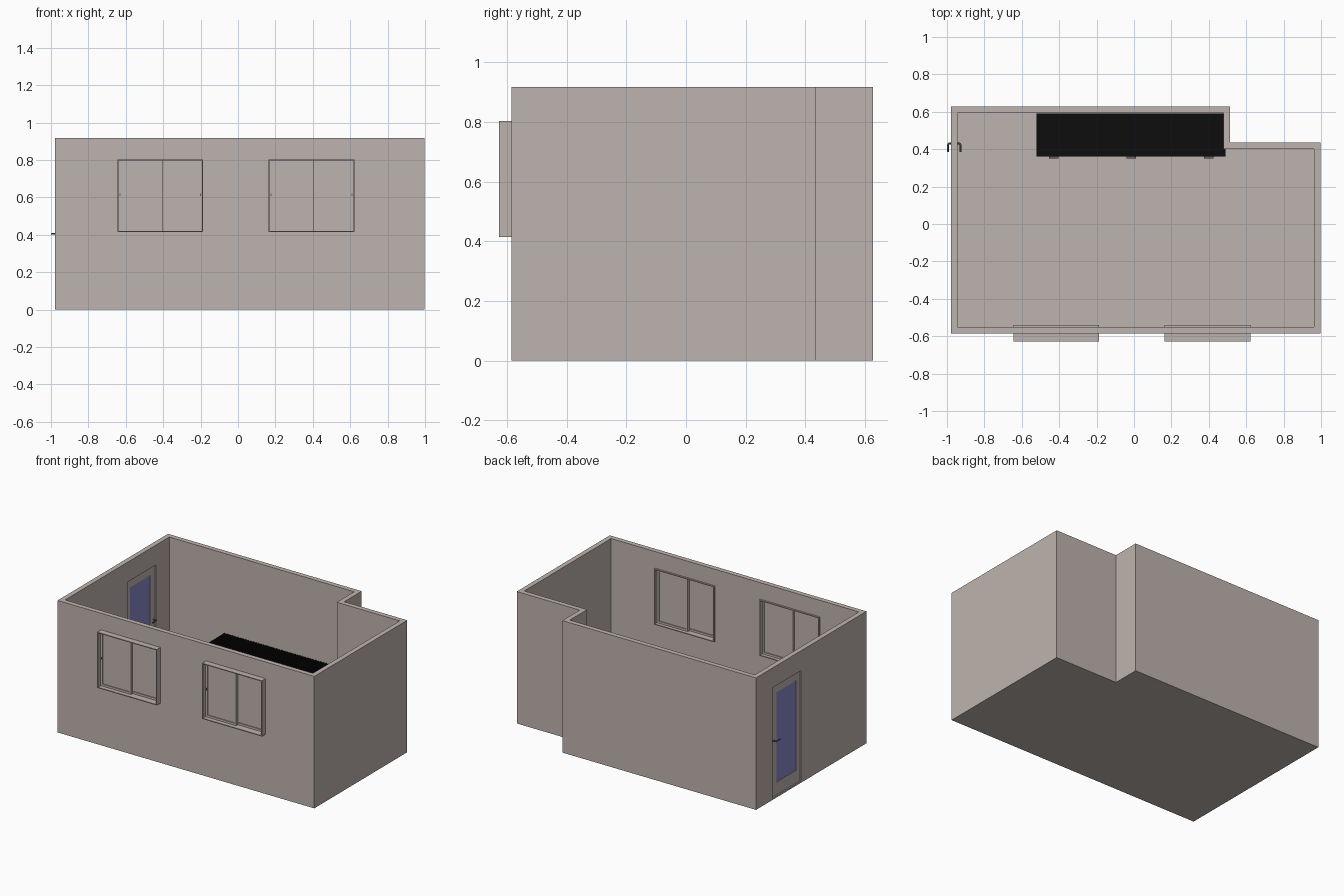
import bpy, bmesh, math
from mathutils import Vector

if "Cube" in bpy.data.objects:
    bpy.data.objects.remove(bpy.data.objects["Cube"])


def material(name, rgb):
    m = bpy.data.materials.new(name)
    m.diffuse_color = (*rgb, 1)
    m.use_nodes = True
    m.node_tree.nodes["Principled BSDF"].inputs["Base Color"].default_value = m.diffuse_color
    return m


WALL = material("warm_grey", (0.515, 0.455, 0.425))
BLUE = material("door_blue", (0.25, 0.25, 0.59))
BLACK = material("black", (0.004, 0.004, 0.004))
RED = material("dark_red", (0.06, 0.004, 0.012))
METAL = material("dark_metal", (0.12, 0.12, 0.12))


def add(name, bm, mat):
    bmesh.ops.recalc_face_normals(bm, faces=bm.faces)
    me = bpy.data.meshes.new(name)
    bm.to_mesh(me)
    bm.free()
    ob = bpy.data.objects.new(name, me)
    me.materials.append(mat)
    bpy.context.collection.objects.link(ob)
    return ob


def boxes(name, ranges, mat):
    """One object made of boxes given as (x0, x1, y0, y1, z0, z1)."""
    bm = bmesh.new()
    for x0, x1, y0, y1, z0, z1 in ranges:
        vs = bmesh.ops.create_cube(bm, size=1)["verts"]
        bmesh.ops.scale(bm, verts=vs, vec=(x1 - x0, y1 - y0, z1 - z0))
        bmesh.ops.translate(bm, verts=vs, vec=((x0 + x1) / 2, (y0 + y1) / 2, (z0 + z1) / 2))
    return add(name, bm, mat)


def prism(name, pts, z0, z1, mat):
    bm = bmesh.new()
    face = bm.faces.new([bm.verts.new((x, y, z0)) for x, y in pts])
    ext = bmesh.ops.extrude_face_region(bm, geom=[face])
    top = [g for g in ext["geom"] if isinstance(g, bmesh.types.BMVert)]
    bmesh.ops.translate(bm, verts=top, vec=(0, 0, z1 - z0))
    return add(name, bm, mat)


def outline(t):
    """L-shaped room plan, moved inward by t."""
    l, r, f, b, nx, ny = -0.978 + t, 0.997 - t, -0.586 + t, 0.627 - t, 0.513 - t, 0.436 - t
    return [(l, f), (r, f), (r, ny), (nx, ny), (nx, b), (l, b)]


# room shell with door and window openings
FLOOR, H = 0.012, 0.918
WINDOWS = [(-0.645, -0.187), (0.163, 0.623)]
WZ0, WZ1 = 0.415, 0.803
DY0, DY1, DZ = 0.135, 0.445, 0.78
room = prism("room_walls", outline(0), 0, H, WALL)
cutters = [prism("room_cutter", outline(0.034), FLOOR, H + 0.1, WALL),
           boxes("door_cutter", [(-1.1, -0.9, DY0, DY1, FLOOR, DZ)], WALL)]
for x0, x1 in WINDOWS:
    cutters.append(boxes("window_cutter", [(x0 + 0.001, x1 - 0.001, -0.7, -0.5, WZ0 + 0.001, WZ1 - 0.001)], WALL))
for c in cutters:
    mod = room.modifiers.new("cut", 'BOOLEAN')
    mod.operation, mod.solver, mod.object = 'DIFFERENCE', 'EXACT', c
dg = bpy.context.evaluated_depsgraph_get()
dg.update()
room.data = bpy.data.meshes.new_from_object(room.evaluated_get(dg))
room.modifiers.clear()
for c in cutters:
    bpy.data.objects.remove(c)


def frame_x(x0, x1, y0, y1, z0, z1, w):
    """Four bars around an opening facing y."""
    return [(x0, x0 + w, y0, y1, z0, z1), (x1 - w, x1, y0, y1, z0, z1),
            (x0 + w, x1 - w, y0, y1, z0, z0 + w), (x0 + w, x1 - w, y0, y1, z1 - w, z1)]


# sliding windows: deep frame, two offset sashes with panes, small pulls
for i, (x0, x1) in enumerate(WINDOWS):
    n = ("left", "right")[i] + "_window_"
    xm = (x0 + x1) / 2
    boxes(n + "frame", frame_x(x0, x1, -0.627, -0.54, WZ0, WZ1, 0.006), WALL)
    a, b, lo, hi = x0 + 0.006, x1 - 0.006, WZ0 + 0.006, WZ1 - 0.006
    for s, (sa, sb, sy) in enumerate([(a, xm + 0.012, -0.598), (xm - 0.012, b, -0.580)]):
        boxes(n + "sash_%d" % s, frame_x(sa, sb, sy, sy + 0.017, lo, hi, 0.014), WALL)
        boxes(n + "pane_%d" % s, [(sa + 0.013, sb - 0.013, sy + 0.006, sy + 0.011, lo + 0.013, hi - 0.013)], WALL)
    boxes(n + "pulls", [(x - 0.003, x + 0.003, y - 0.004, y + 0.001, 0.608, 0.622)
                        for x, y in ((x0 + 0.014, -0.598), (x1 - 0.014, -0.580))], METAL)

# door: jamb, leaf stiles and rails, blue panel
XA, XB = -0.970, -0.952
PY0, PY1, PZ0, PZ1 = 0.175, 0.392, 0.10, 0.725
boxes("door_leaf", [(XA, XB, DY0, PY0, FLOOR, DZ), (XA, XB, PY1, DY1, FLOOR, DZ),
                    (XA, XB, PY0, PY1, FLOOR, PZ0), (XA, XB, PY0, PY1, PZ1, DZ)], WALL)
boxes("door_panel", [(XA + 0.004, XB - 0.004, PY0, PY1, PZ0, PZ1)], BLUE)

# lever handles on both sides of the door
for name, x, s in (("outer", XA, -1), ("inner", XB, 1)):
    cu = bpy.data.curves.new(name + "_handle", 'CURVE')
    cu.dimensions, cu.bevel_depth, cu.bevel_resolution, cu.use_fill_caps = '3D', 0.005, 1, True
    sp = cu.splines.new('POLY')
    pts = [(x, 0.430, 0.405), (x + s * 0.020, 0.430, 0.405), (x + s * 0.025, 0.423, 0.405), (x + s * 0.025, 0.385, 0.405)]
    sp.points.add(len(pts) - 1)
    for p, co in zip(sp.points, pts):
        p.co = (*co, 1)
    cu.materials.append(METAL)
    bpy.context.collection.objects.link(bpy.data.objects.new(name + "_door_handle", cu))

# long counter against the back wall: body, fronts, ribbed black top, pulls
boxes("counter_body", [(-0.515, 0.478, 0.376, 0.592, FLOOR, 0.345)], BLACK)
w = 0.993 / 3
boxes("counter_fronts", [(-0.515 + w * i + 0.004, -0.515 + w * (i + 1) - 0.004, 0.365, 0.376, 0.04, 0.335)
                         for i in range(3)], RED)
boxes("counter_top", [(-0.52, 0.478, 0.40, 0.592, 0.345, 0.360), (-0.52, 0.488, 0.36, 0.40, 0.345, 0.360)], BLACK)
boxes("counter_ribs", [(-0.518 + 0.02 * i, -0.508 + 0.02 * i, 0.362, 0.590, 0.360, 0.365) for i in range(50)], BLACK)
boxes("counter_pulls", [(x - 0.025, x + 0.025, 0.350, 0.365, 0.29, 0.30) for x in (-0.43, -0.015, 0.40)], METAL)
